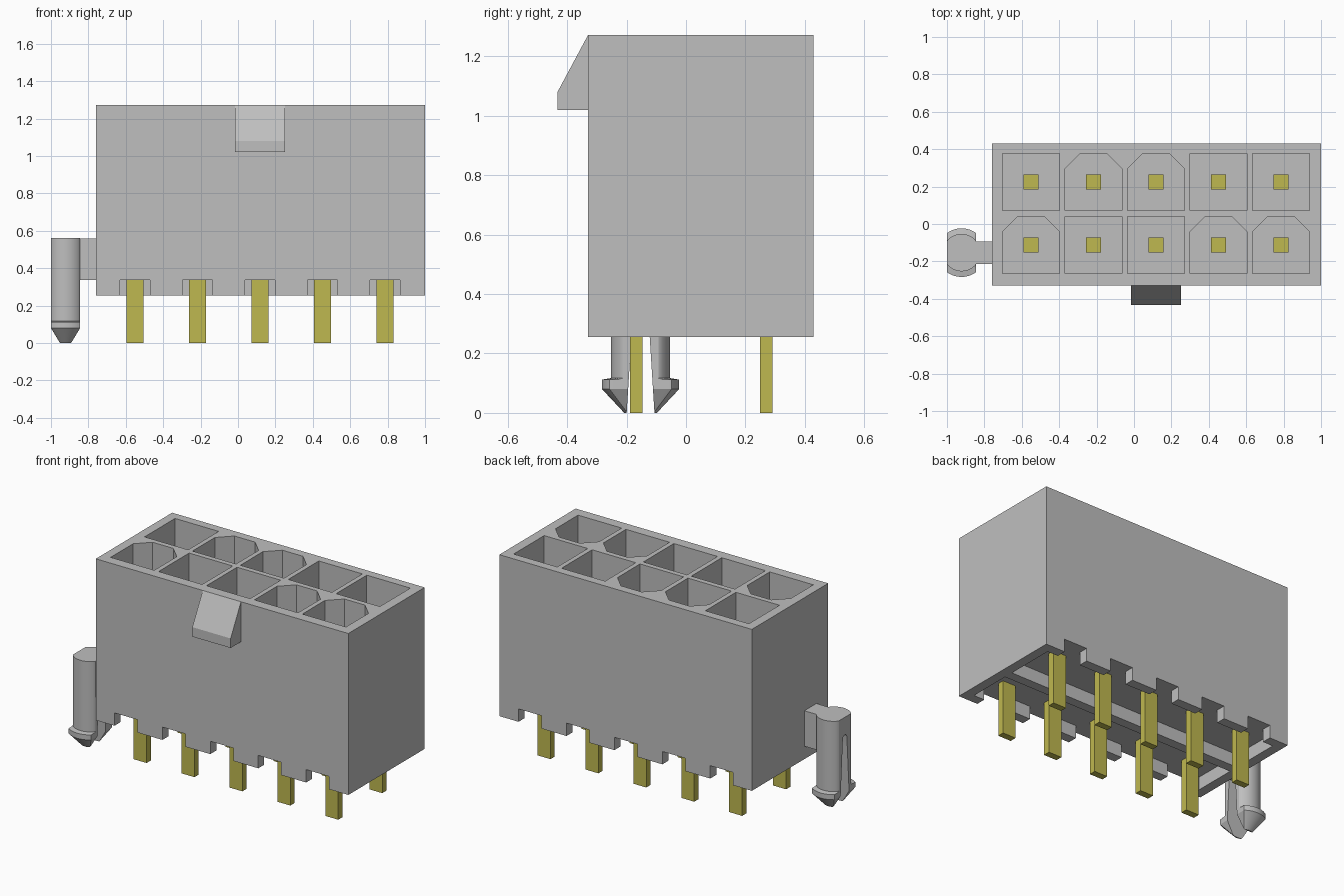
import bpy, bmesh, math
from mathutils import Vector

cube = bpy.data.objects.get("Cube")
if cube:
    bpy.data.objects.remove(cube, do_unlink=True)


def material(name, colour):
    m = bpy.data.materials.new(name)
    m.use_nodes = True
    m.diffuse_color = (*colour, 1)
    for n in m.node_tree.nodes:
        if n.type == 'BSDF_PRINCIPLED':
            n.inputs["Base Color"].default_value = (*colour, 1)
    return m


GREY = material("grey_plastic", (0.52, 0.52, 0.52))
BRASS = material("yellow_metal", (0.52, 0.48, 0.08))


def loft(bm, rings):
    """Skin a stack of equal-length point rings and cap both ends."""
    loops = [[bm.verts.new(p) for p in ring] for ring in rings]
    for a, b in zip(loops, loops[1:]):
        for i in range(len(a)):
            j = (i + 1) % len(a)
            bm.faces.new((a[i], a[j], b[j], b[i]))
    bm.faces.new(loops[0][::-1])
    bm.faces.new(loops[-1])


def prism(bm, outline, z0, z1):
    loft(bm, [[(x, y, z) for x, y in outline] for z in (z0, z1)])


def box(bm, x0, x1, y0, y1, z0, z1):
    prism(bm, [(x0, y0), (x1, y0), (x1, y1), (x0, y1)], z0, z1)


def finish(bm, name, mat=GREY):
    bmesh.ops.recalc_face_normals(bm, faces=bm.faces[:])
    mesh = bpy.data.meshes.new(name)
    bm.to_mesh(mesh)
    bm.free()
    mesh.materials.append(mat)
    obj = bpy.data.objects.new(name, mesh)
    bpy.context.collection.objects.link(obj)
    return obj


def cut(obj, bm):
    """Subtract the shape in bm from obj for good."""
    cutter = finish(bm, "cutter")
    cutter.hide_render = True
    mod = obj.modifiers.new("cut", 'BOOLEAN')
    mod.operation, mod.solver, mod.object = 'DIFFERENCE', 'EXACT', cutter
    graph = bpy.context.evaluated_depsgraph_get()
    mesh = bpy.data.meshes.new_from_object(obj.evaluated_get(graph))
    obj.modifiers.clear()
    obj.data = mesh
    bpy.data.objects.remove(cutter, do_unlink=True)


COLUMNS = [-0.55 + 0.334 * i for i in range(5)]
FRONT_Y, BACK_Y = -0.113, 0.224
KEYED = {(1, BACK_Y), (2, BACK_Y), (0, FRONT_Y), (3, FRONT_Y), (4, FRONT_Y)}

# Housing block
bm = bmesh.new()
box(bm, -0.76, 1.0, -0.33, 0.43, 0.255, 1.272)
housing = finish(bm, "housing")

# Square and corner-keyed pockets
bm = bmesh.new()
h, c = 0.152, 0.08
for i, x in enumerate(COLUMNS):
    for y in (FRONT_Y, BACK_Y):
        k = [(h, h - c), (h - c, h), (c - h, h), (-h, h - c)]
        corners = k if (i, y) in KEYED else [(h, h), (-h, h)]
        prism(bm, [(x + u, y + v) for u, v in [(-h, -h), (h, -h)] + corners], 0.43, 1.4)
cut(housing, bm)

# Underside troughs either side of a centre rib
bm = bmesh.new()
box(bm, -0.70, 0.94, -0.27, 0.0, 0.1, 0.336)
box(bm, -0.70, 0.94, 0.06, 0.37, 0.1, 0.336)
cut(housing, bm)

# Notches in the lower front and back edges
bm = bmesh.new()
for x in COLUMNS:
    for y0, y1 in ((-0.4, -0.25), (0.35, 0.5)):
        box(bm, x - 0.08, x + 0.08, y0, y1, 0.1, 0.336)
cut(housing, bm)

# Latch ramp on the front
bm = bmesh.new()
profile = [(-0.33, 1.272), (-0.33, 1.02), (-0.433, 1.02), (-0.433, 1.08)]
loft(bm, [[(x, y, z) for y, z in profile] for x in (-0.015, 0.252)])
finish(bm, "latch_ramp")

# Contact pins: square post in the pocket, flat offset tail below
for row, y, tail_y in (("front", FRONT_Y, -0.168), ("back", BACK_Y, 0.27)):
    for i, x in enumerate(COLUMNS):
        bm = bmesh.new()
        box(bm, x - 0.04, x + 0.04, y - 0.04, y + 0.04, 0.40, 0.95)
        finish(bm, f"{row}_pin_post_{i + 1}", BRASS)
        bm = bmesh.new()
        box(bm, x - 0.045, x + 0.045, tail_y - 0.021, tail_y + 0.021, 0, 0.38)
        finish(bm, f"{row}_pin_tail_{i + 1}", BRASS)

# Mounting peg: flat-sided shaft with a barbed, tapered tip
PX, PY = -0.922, -0.153


def peg_ring(z, r, half):
    pts = []
    for i in range(64):
        a = math.tau * (i + 0.5) / 64
        x = max(-half, min(half, r * math.cos(a)))
        pts.append((PX + x, PY + r * math.sin(a), z))
    return pts


bm = bmesh.new()
loft(bm, [peg_ring(0, 0.055, 0.03), peg_ring(0.08, 0.13, 0.078),
          peg_ring(0.112, 0.13, 0.078), peg_ring(0.117, 0.1, 0.078),
          peg_ring(0.56, 0.1, 0.078)])
peg = finish(bm, "mounting_peg")

# Slot that splits the peg into two legs, rounded at its top
bm = bmesh.new()
slot = [(-0.048, -0.02), (0.048, -0.02)]
slot += [(0.02 * math.cos(math.pi * i / 8), 0.43 + 0.02 * math.sin(math.pi * i / 8))
         for i in range(9)]
loft(bm, [[(x, PY + y, z) for y, z in slot] for x in (PX - 0.2, PX + 0.2)])
cut(peg, bm)

# Arm joining the peg to the housing
bm = bmesh.new()
box(bm, PX + 0.06, -0.755, PY - 0.06, PY + 0.06, 0.336, 0.5595)
finish(bm, "peg_arm")

# Smooth the round peg, keeping its edges crisp
bpy.ops.object.select_all(action='DESELECT')
peg.select_set(True)
bpy.context.view_layer.objects.active = peg
bpy.ops.object.shade_smooth_by_angle(angle=math.radians(25))
